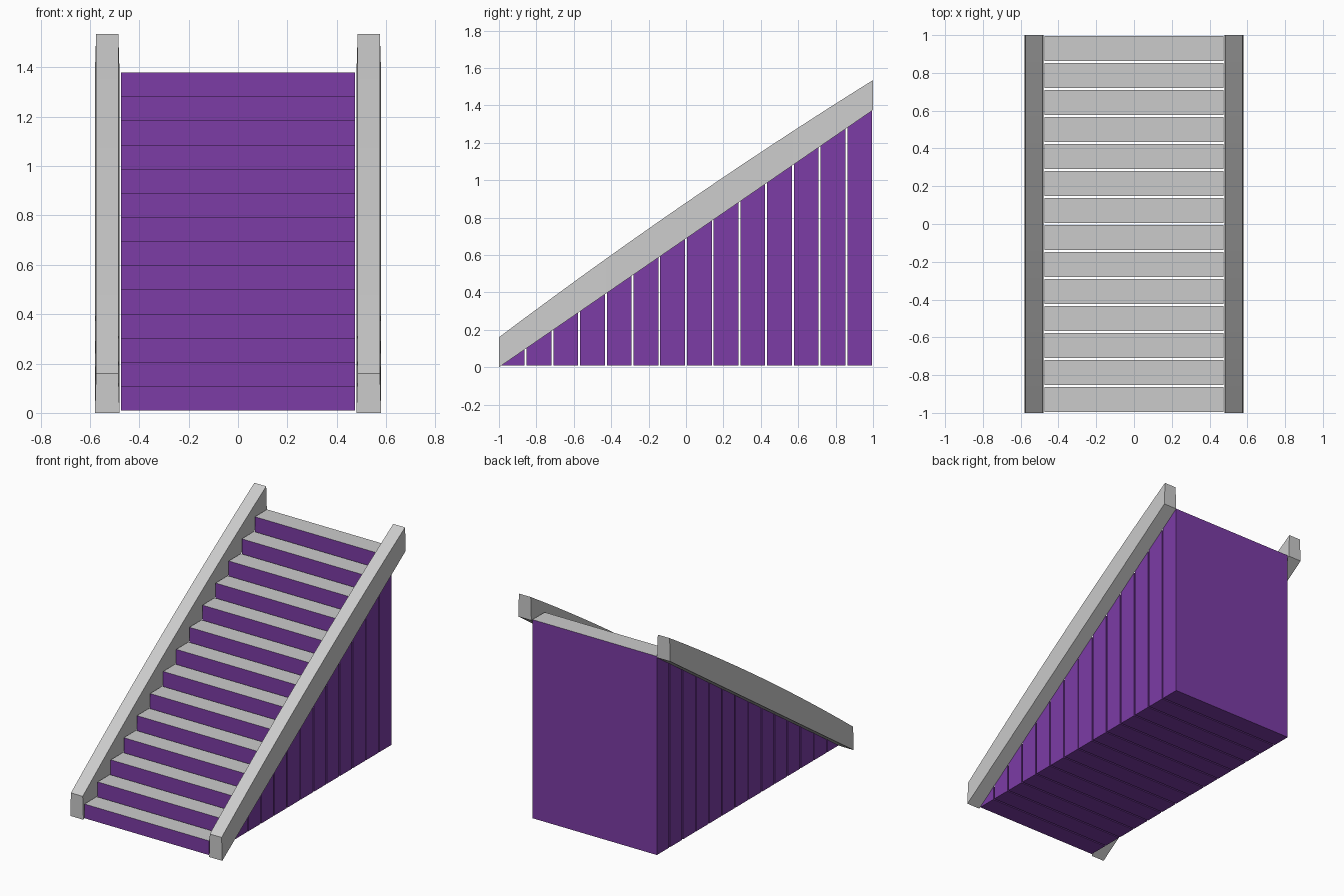
import bpy, bmesh

if "Cube" in bpy.data.objects:
    bpy.data.objects.remove(bpy.data.objects["Cube"])

STEPS = 14
PITCH = 2 / STEPS
BASE, TOP = 0.01, 1.38
RISE = (TOP - BASE) / STEPS
HALF_W, GAP = 0.475, 0.005

purple = bpy.data.materials.new("purple_paint")
purple.diffuse_color = (0.2, 0.045, 0.38, 1)
purple.use_nodes = True
purple.node_tree.nodes["Principled BSDF"].inputs["Base Color"].default_value = purple.diffuse_color


def add_mesh(name, bm, mat=None):
    bmesh.ops.recalc_face_normals(bm, faces=bm.faces)
    me = bpy.data.meshes.new(name)
    bm.to_mesh(me)
    bm.free()
    ob = bpy.data.objects.new(name, me)
    bpy.context.collection.objects.link(ob)
    if mat:
        me.materials.append(mat)
    return ob


# Steps: purple full-height blocks, each capped by a grey tread
for i in range(STEPS):
    y0 = -1 + i * PITCH + GAP
    y1 = -1 + (i + 1) * PITCH - GAP
    z = BASE + (i + 1) * RISE
    corners = [(-HALF_W, y0), (HALF_W, y0), (HALF_W, y1), (-HALF_W, y1)]

    bm = bmesh.new()
    low = [bm.verts.new((x, y, BASE)) for x, y in corners]
    high = [bm.verts.new((x, y, z)) for x, y in corners]
    bm.faces.new(low[::-1])
    for a in range(4):
        b = (a + 1) % 4
        bm.faces.new((low[a], low[b], high[b], high[a]))
    add_mesh(f"step_block_{i + 1}", bm, purple)

    bm = bmesh.new()
    tread = bm.faces.new([bm.verts.new((x, y, z)) for x, y in corners])
    tread.normal_update()
    add_mesh(f"tread_{i + 1}", bm)


# Side rails: slightly tapered section, straight underside, gently bowed top
def side_rail(name, side):
    bm = bmesh.new()
    rings = []
    for k in range(STEPS + 1):
        t = k / STEPS
        y = -1 + 2 * t
        zb = 1.375 * t
        zt = zb + 0.16 + 0.032 * (1 - y * y)
        section = [(0.48, zb), (0.58, zb), (0.575, zt), (0.485, zt)]
        rings.append([bm.verts.new((side * x, y, z)) for x, z in section])
    for r, s in zip(rings, rings[1:]):
        for a in range(4):
            b = (a + 1) % 4
            bm.faces.new((r[a], r[b], s[b], s[a]))
    bm.faces.new(rings[0])
    bm.faces.new(rings[-1])
    add_mesh(name, bm)


side_rail("left_rail", -1)
side_rail("right_rail", 1)
